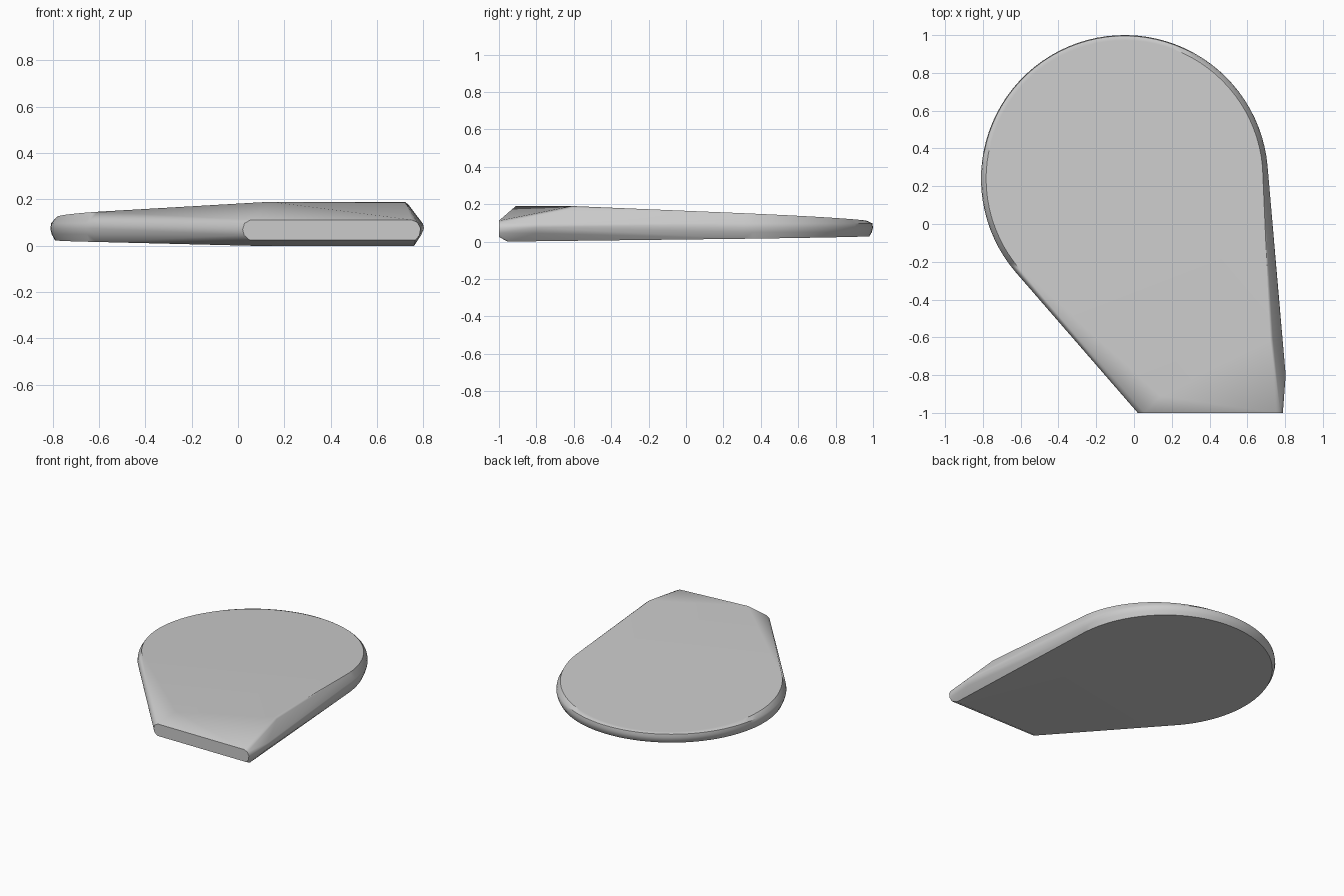
import bpy
import bmesh
from math import cos, sin, radians

cube = bpy.data.objects.get("Cube")
if cube:
    bpy.data.objects.remove(cube, do_unlink=True)

# Plain grey material
grey = bpy.data.materials.new("plain grey")
grey.use_nodes = True
colour = (0.6, 0.6, 0.6, 1)
grey.diffuse_color = colour
grey.node_tree.nodes["Principled BSDF"].inputs["Base Color"].default_value = colour

CX, CY, R = -0.05, 0.24, 0.76
RIDGE_A, RIDGE_B = (0.14, -0.91), (0.72, -0.61)


def ridge_distance(x, y):
    """Distance behind the ridge line, seen from above."""
    dx, dy = RIDGE_B[0] - RIDGE_A[0], RIDGE_B[1] - RIDGE_A[1]
    length = (dx * dx + dy * dy) ** 0.5
    return (dx * (y - RIDGE_A[1]) - dy * (x - RIDGE_A[0])) / length


def top_z(x, y):
    return 0.19 - 0.046 * ridge_distance(x, y)


def bottom_z(x, y):
    return max(0, 0.003 + 0.0145 * ridge_distance(x, y))


points = []

# Round end: rim rings from the bottom edge to the top face
steps = 54
for i in range(steps + 1):
    a = radians(5 + 216 * i / steps)
    for inset, level in ((0.02, "bottom"), (0.006, 0.05), (0, 0.075),
                         (0.004, 0.098), (0.027, "top")):
        x, y = CX + (R - inset) * cos(a), CY + (R - inset) * sin(a)
        if level == "bottom":
            z = bottom_z(x, y)
        elif level == "top":
            z = top_z(x, y)
        else:
            z = level
        points.append((x, y, z))

# Flat front end with rounded corners
for x, z in ((0.05, 0.025), (0.027, 0.045), (0.02, 0.07), (0.028, 0.097),
             (0.055, 0.112), (0.75, 0.112), (0.775, 0.1), (0.788, 0.075),
             (0.783, 0.045), (0.765, 0.025)):
    points.append((x, -1, z))

# Raised ridge, right-hand bulge and lower front edge
points += [(*RIDGE_A, 0.19), (*RIDGE_B, 0.19), (0.735, -0.6, 0.178),
           (0.803, -0.8, 0.075), (0.798, -0.8, 0.095), (0.79, -0.8, 0.045),
           (0.06, -0.955, 0), (0.76, -0.95, 0)]

# Skin the points as one convex body
bm = bmesh.new()
for p in points:
    bm.verts.new(p)
hull = bmesh.ops.convex_hull(bm, input=bm.verts)
loose = [v for v in bm.verts if not v.link_faces]
bmesh.ops.delete(bm, geom=loose, context="VERTS")
bmesh.ops.dissolve_limit(bm, angle_limit=radians(0.8),
                         verts=bm.verts, edges=bm.edges)
bmesh.ops.recalc_face_normals(bm, faces=bm.faces)
mesh = bpy.data.meshes.new("paddle_body")
bm.to_mesh(mesh)
bm.free()
mesh.materials.append(grey)

body = bpy.data.objects.new("paddle_body", mesh)
bpy.context.collection.objects.link(body)
bpy.context.view_layer.objects.active = body
body.select_set(True)
bpy.ops.object.shade_smooth_by_angle(angle=radians(35))

# Keep the broad faces flat while the rim stays smooth
weighted = body.modifiers.new("weighted_normals", "WEIGHTED_NORMAL")
weighted.keep_sharp = True
